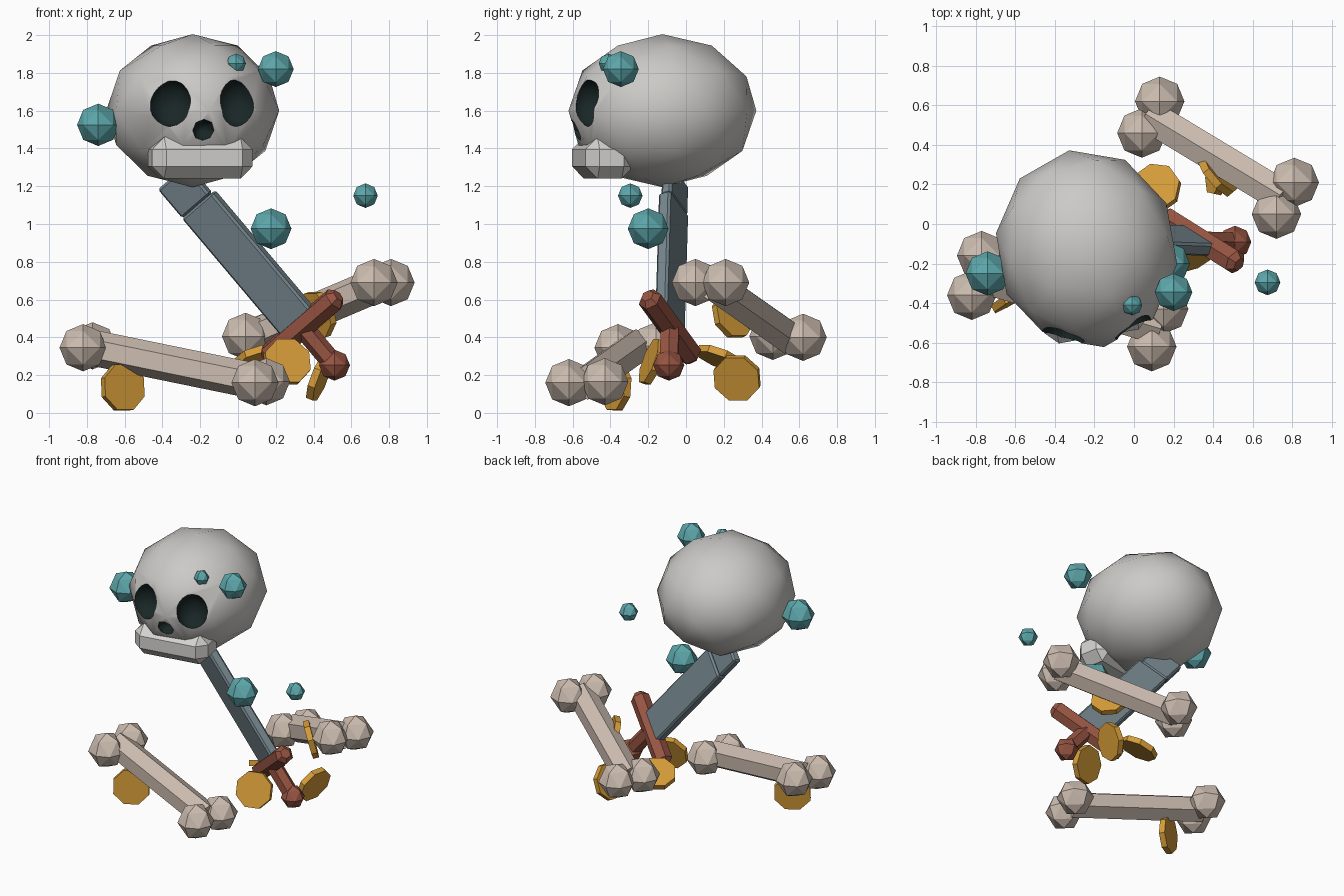
import bpy, bmesh, math
from mathutils import Vector, Matrix

if "Cube" in bpy.data.objects:
    bpy.data.objects.remove(bpy.data.objects["Cube"], do_unlink=True)


def material(name, r, g, b):
    m = bpy.data.materials.new(name)
    m.use_nodes = True
    m.diffuse_color = (r, g, b, 1)
    node = next(n for n in m.node_tree.nodes if n.type == 'BSDF_PRINCIPLED')
    node.inputs["Base Color"].default_value = (r, g, b, 1)
    node.inputs["Roughness"].default_value = 0.8
    return m


SKULL = material("pale grey", 0.60, 0.59, 0.57)
JAW = material("off white", 0.66, 0.65, 0.63)
DARK = material("near black", 0.01, 0.02, 0.02)
BONE = material("bone beige", 0.60, 0.50, 0.43)
STEEL = material("steel grey", 0.18, 0.24, 0.27)
BROWN = material("red brown", 0.31, 0.09, 0.055)
GOLD = material("gold", 0.66, 0.33, 0.04)
TEAL = material("teal", 0.11, 0.39, 0.41)


def finish(name, bm, mat):
    bmesh.ops.recalc_face_normals(bm, faces=bm.faces[:])
    mesh = bpy.data.meshes.new(name)
    bm.to_mesh(mesh)
    bm.free()
    mesh.materials.append(mat)
    ob = bpy.data.objects.new(name, mesh)
    bpy.context.collection.objects.link(ob)
    return ob


def lathe(bm, start, axis, rings, sides):
    """Closed solid of (distance along axis, radius) rings."""
    q = Vector(axis).to_track_quat('Z', 'Y')
    loops = []
    for dist, rad in rings:
        loop = []
        for i in range(sides):
            a = 2 * math.pi * (i + 0.5) / sides
            p = q @ Vector((rad * math.cos(a), rad * math.sin(a), dist))
            loop.append(bm.verts.new(Vector(start) + p))
        loops.append(loop)
    for lo, hi in zip(loops, loops[1:]):
        for i in range(sides):
            j = (i + 1) % sides
            bm.faces.new((lo[i], lo[j], hi[j], hi[i]))
    bm.faces.new(loops[0][::-1])
    bm.faces.new(loops[-1])


def rounded_rod(bm, start, end, r, sides=6):
    d = Vector(end) - Vector(start)
    n = d.length
    rings = [(0, r * 0.55), (r * 0.5, r), (n - r * 0.5, r), (n, r * 0.55)]
    lathe(bm, start, d, rings, sides)


def knob(bm, centre, r):
    """Octahedron split once and pushed out to a sphere."""
    t = bmesh.new()
    bmesh.ops.create_uvsphere(t, u_segments=4, v_segments=2, radius=1)
    bmesh.ops.subdivide_edges(t, edges=t.edges[:], cuts=1, use_grid_fill=True)
    bmesh.ops.triangulate(t, faces=t.faces[:])
    for v in t.verts:
        v.co = Vector(centre) + v.co.normalized() * r
    tmp = bpy.data.meshes.new("tmp")
    t.to_mesh(tmp)
    t.free()
    bm.from_mesh(tmp)
    bpy.data.meshes.remove(tmp)


def block(bm, centre, axes, size, bevel):
    rot = Matrix(axes).transposed().to_4x4()
    mat = Matrix.Translation(centre) @ rot @ Matrix.Diagonal((*size, 1))
    verts = bmesh.ops.create_cube(bm, size=1, matrix=mat)["verts"]
    edges = list({e for v in verts for e in v.link_edges})
    bmesh.ops.bevel(bm, geom=edges, offset=bevel, segments=1, affect='EDGES')


# Skull with cut eye and nose sockets
YAW = Matrix.Rotation(math.radians(10), 4, 'Z')
bm = bmesh.new()
place = Matrix.Translation((-0.24, -0.125, 1.6)) @ YAW @ Matrix.Diagonal((0.46, 0.505, 0.405, 1))
bmesh.ops.create_icosphere(bm, subdivisions=2, radius=1, matrix=place)
skull = finish("skull", bm, SKULL)
skull.data.materials.append(DARK)

cutters = []
for name, at, size, seg in (
        ("right_eye_cutter", (-0.36, -0.57, 1.64), (0.115, 0.10, 0.125), 20),
        ("left_eye_cutter", (-0.01, -0.52, 1.64), (0.105, 0.10, 0.125), 20),
        ("nose_cutter", (-0.18, -0.60, 1.495), (0.06, 0.09, 0.06), 8)):
    bm = bmesh.new()
    m = Matrix.Translation(at) @ YAW @ Matrix.Diagonal((*size, 1)) @ Matrix.Rotation(math.pi / 2, 4, 'X')
    bmesh.ops.create_uvsphere(bm, u_segments=seg, v_segments=8, radius=1, matrix=m)
    cut = finish(name, bm, DARK)
    cut.hide_render = True
    mod = skull.modifiers.new(name, 'BOOLEAN')
    mod.operation = 'DIFFERENCE'
    mod.solver = 'EXACT'
    mod.material_mode = 'TRANSFER'
    mod.object = cut
    cutters.append(cut)
bpy.context.view_layer.update()
graph = bpy.context.evaluated_depsgraph_get()
carved = bpy.data.meshes.new_from_object(skull.evaluated_get(graph))
skull.modifiers.clear()
skull.data = carved
for cut in cutters:
    bpy.data.objects.remove(cut, do_unlink=True)
for p in carved.polygons:
    p.use_smooth = True
carved.set_sharp_from_angle(angle=math.radians(40))

# Upper jaw bar
bm = bmesh.new()
block(bm, (-0.2, -0.44, 1.35), [YAW.col[i].to_3d() for i in range(3)], (0.54, 0.26, 0.22), 0.065)
finish("jaw", bm, JAW)

# Sword: blade, broken tip piece, guard, grip and pommel
hub = Vector((0.34, -0.085, 0.455))
along = Vector((-0.57, 0.02, 0.675)).normalized()
across = Vector((0.70, -0.43, 0.57))
across = (across - along * across.dot(along)).normalized()
frame = (across, along.cross(across), along)
bm = bmesh.new()
block(bm, hub + along * 0.42, frame, (0.235, 0.07, 0.86), 0.012)
finish("blade", bm, STEEL)
bm = bmesh.new()
block(bm, hub + along * 0.95 - across * 0.01, frame, (0.215, 0.06, 0.2), 0.012)
finish("blade_tip", bm, STEEL)
bm = bmesh.new()
rounded_rod(bm, hub - across * 0.28, hub + across * 0.28, 0.065)
finish("guard", bm, BROWN)
bm = bmesh.new()
rounded_rod(bm, hub, hub - along * 0.27, 0.055)
finish("grip", bm, BROWN)
bm = bmesh.new()
knob(bm, hub - along * 0.265, 0.082)
finish("pommel", bm, BROWN)

# Two long bones, each a shaft with a pair of knobs at both ends
bones = {
    "front_bone": (((-0.82, -0.36, 0.345), (-0.77, -0.16, 0.355)),
                   ((0.09, -0.62, 0.16), (0.15, -0.43, 0.165))),
    "back_bone": (((0.13, 0.62, 0.40), (0.04, 0.46, 0.405)),
                  ((0.81, 0.21, 0.69), (0.72, 0.05, 0.69))),
}
for name, ends in bones.items():
    bm = bmesh.new()
    mids = []
    for a, b in ends:
        knob(bm, a, 0.125)
        knob(bm, b, 0.125)
        mids.append((Vector(a) + Vector(b)) / 2)
    d = mids[1] - mids[0]
    lathe(bm, mids[0], d, [(0, 0.095), (d.length, 0.095)], 6)
    finish(name, bm, BONE)

# Coins: centre and facing direction
coins = [
    ((-0.61, -0.37, 0.135), (0.5, -0.85, 0.08)),
    ((0.26, -0.18, 0.27), (0.25, -0.9, 0.33)),
    ((0.43, 0.27, 0.185), (0.9, -0.2, -0.35)),
    ((0.42, 0.25, 0.52), (0.72, 0.6, 0.25)),
    ((0.11, 0.18, 0.29), (-0.25, 0.35, 0.9)),
]
for i, (at, face) in enumerate(coins):
    bm = bmesh.new()
    n = Vector(face).normalized()
    lathe(bm, Vector(at) - n * 0.02, n, [(0, 0.13), (0.04, 0.13)], 8)
    finish(f"coin_{i + 1}", bm, GOLD)

# Floating gems
gems = [
    ((0.2, -0.345, 1.82), 0.095),
    ((-0.01, -0.41, 1.85), 0.052),
    ((-0.74, -0.25, 1.525), 0.112),
    ((0.175, -0.2, 0.975), 0.108),
    ((0.675, -0.295, 1.15), 0.065),
]
for i, (at, r) in enumerate(gems):
    bm = bmesh.new()
    knob(bm, at, r)
    finish(f"gem_{i + 1}", bm, TEAL)
